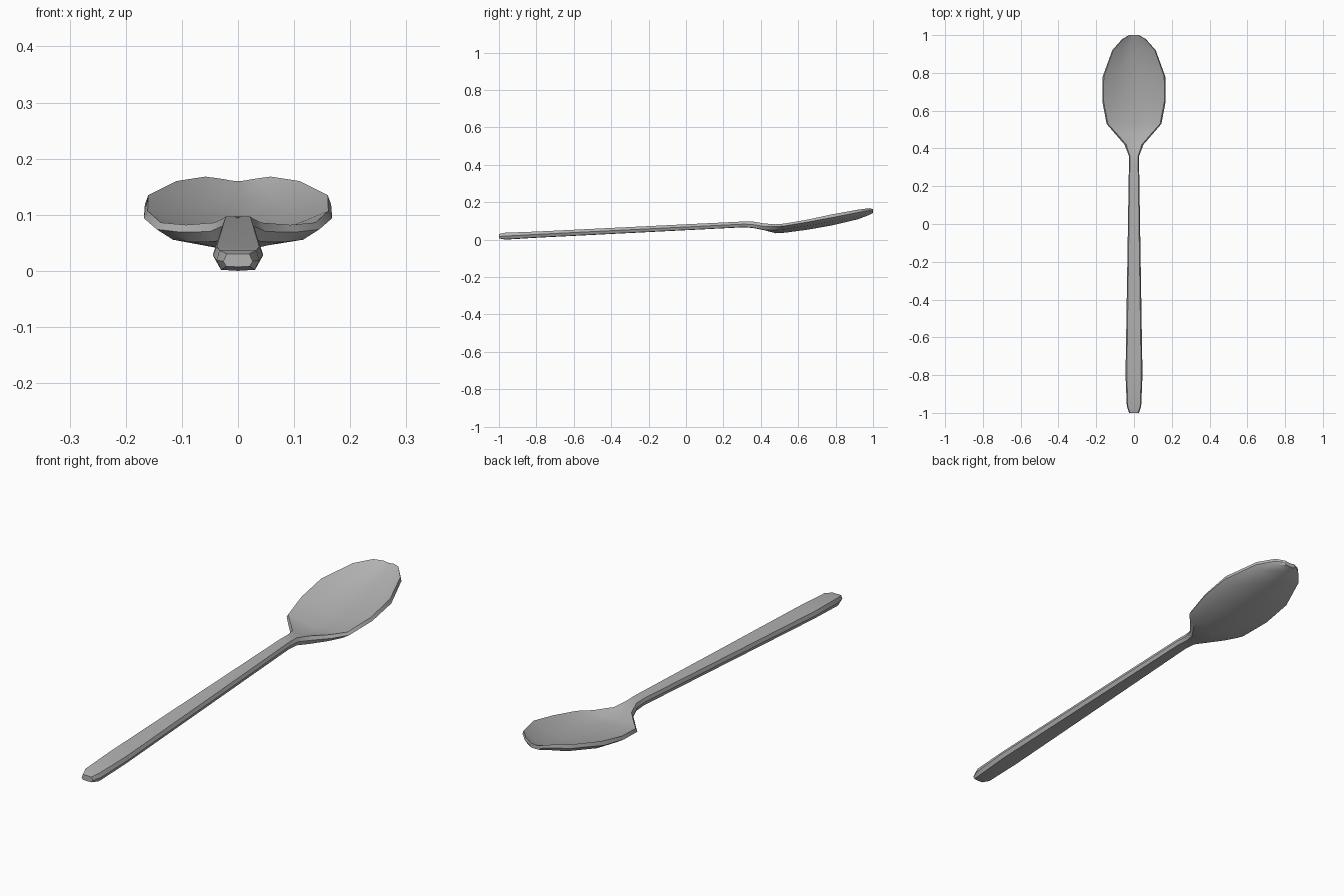
import bpy, bmesh

cube = bpy.data.objects.get("Cube")
if cube:
    bpy.data.objects.remove(cube)

steel = bpy.data.materials.new("brushed_grey_metal")
steel.use_nodes = True
grey = (0.45, 0.45, 0.45, 1)
steel.diffuse_color = grey
steel.node_tree.nodes["Principled BSDF"].inputs["Base Color"].default_value = grey

# Cross-sections along the spoon:
# y, half width, top inset, rim z, hollow z, side z, underside z
sections = [
    (-1.0, .026, .006, .030, .030, .017, .007),
    (-.965, .038, .005, .037, .037, .019, 0),
    (-.8, .045, .007, .043, .043, .028, .010),
    (.31, .027, .005, .097, .097, .083, .066),
    (.36, .027, .005, .096, .094, .080, .062),
    (.42, .050, .009, .086, .081, .070, .050),
    (.48, .102, .009, .082, .068, .069, .034),
    (.53, .145, .007, .086, .067, .074, .037),
    (.65, .168, .007, .107, .074, .094, .053),
    (.78, .166, .006, .135, .095, .118, .076),
    (.92, .115, .005, .160, .126, .145, .109),
    (.98, .062, .004, .168, .152, .155, .132),
    (1.0, .025, .003, .163, .160, .153, .143),
]


def ring(bm, y, width, inset, rim, hollow, side, under):
    """One closed, left-right symmetrical outline of the spoon."""
    t = width - inset
    mid = hollow + (rim - hollow) * .25
    low = under + (side - under) * (.5 if width > .06 else .1)
    half = [(t * .55, mid), (t, rim), (width, side), (width * .8, low)]
    points = [(0, hollow)] + half + [(0, under)]
    points += [(-x, z) for x, z in reversed(half)]
    return [bm.verts.new((x, y, z)) for x, z in points]


# Handle and bowl as one continuous loft
bm = bmesh.new()
rings = [ring(bm, *s) for s in sections]
count = len(rings[0])
for a, b in zip(rings, rings[1:]):
    for i in range(count):
        j = (i + 1) % count
        bm.faces.new((a[i], a[j], b[j], b[i]))

# Rounded-off ends
for loop in (rings[0], rings[-1]):
    bm.faces.new(loop)
bmesh.ops.recalc_face_normals(bm, faces=bm.faces)

mesh = bpy.data.meshes.new("spoon")
bm.to_mesh(mesh)
bm.free()
mesh.materials.append(steel)
spoon = bpy.data.objects.new("spoon", mesh)
bpy.context.collection.objects.link(spoon)

# Smooth bowl with crisp rim
bpy.ops.object.select_all(action='DESELECT')
spoon.select_set(True)
bpy.context.view_layer.objects.active = spoon
bpy.ops.object.shade_smooth_by_angle(angle=0.5)
